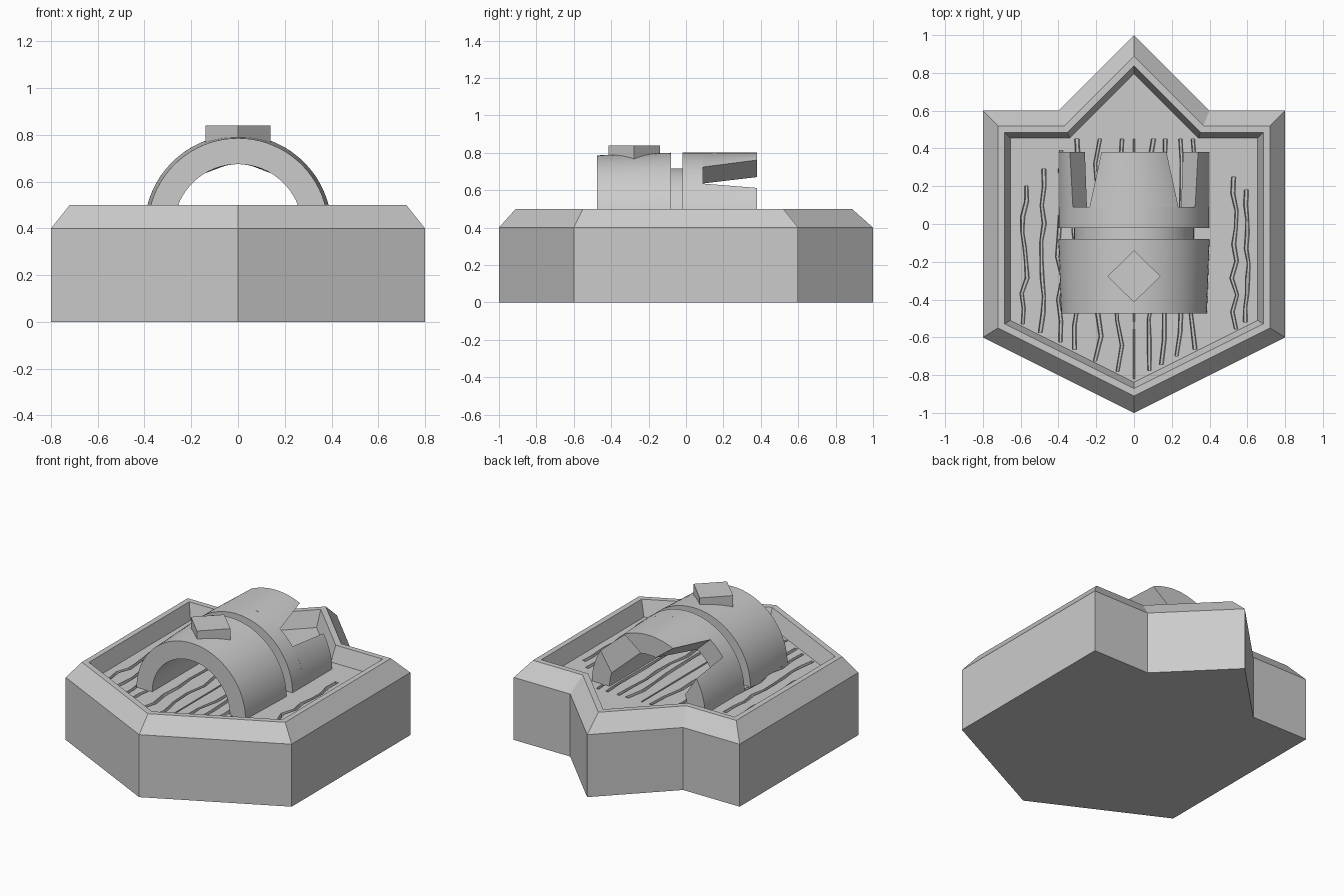
import bpy, bmesh, math, random
from mathutils import Vector

random.seed(4)
cube = bpy.data.objects.get("Cube")
if cube:
    bpy.data.objects.remove(cube, do_unlink=True)

# One grey stone colour for everything
grey = bpy.data.materials.new("plain_grey")
grey.use_nodes = True
grey.diffuse_color = (0.6, 0.6, 0.6, 1)
grey.node_tree.nodes["Principled BSDF"].inputs["Base Color"].default_value = (0.6, 0.6, 0.6, 1)


def loft(bm, loops):
    """Bridge closed loops in order and cap both ends."""
    rings = [[bm.verts.new(p) for p in loop] for loop in loops]
    n = len(rings[0])
    for a, b in zip(rings, rings[1:]):
        for i in range(n):
            j = (i + 1) % n
            bm.faces.new((a[i], a[j], b[j], b[i]))
    bm.faces.new(rings[0])
    bm.faces.new(rings[-1])


def finish(bm, name, smooth=False):
    bmesh.ops.recalc_face_normals(bm, faces=bm.faces)
    mesh = bpy.data.meshes.new(name)
    bm.to_mesh(mesh)
    bm.free()
    mesh.materials.append(grey)
    obj = bpy.data.objects.new(name, mesh)
    bpy.context.collection.objects.link(obj)
    bpy.ops.object.select_all(action='DESELECT')
    obj.select_set(True)
    bpy.context.view_layer.objects.active = obj
    if smooth:
        bpy.ops.object.shade_smooth_by_angle(angle=math.radians(30))
    return obj


def inset(points, d):
    """Mitred inward offset of a counter-clockwise outline."""
    result = []
    for i, p in enumerate(points):
        a = (p - points[i - 1]).normalized()
        b = (points[(i + 1) % len(points)] - p).normalized()
        na, nb = Vector((-a.y, a.x)), Vector((-b.y, b.x))
        result.append(p + (na + nb) * d / (1 + na.dot(nb)))
    return result


# Shield tray: bevelled rim around a sunken floor
right_half = [(0, -1), (0.8, -0.6), (0.8, 0.6), (0.4, 0.6), (0, 1)]
left_half = [(-x, y) for x, y in reversed(right_half[1:-1])]
outline = [Vector(p) for p in right_half + left_half]
FLOOR = 0.4
steps = [(0, 0), (0, 0.4), (0.08, 0.5), (0.115, 0.5), (0.145, FLOOR)]
bm = bmesh.new()
loft(bm, [[(p.x, p.y, z) for p in inset(outline, d)] for d, z in steps])
tray = finish(bm, "shield_tray")

# Wood grain: wandering grooves cut into the floor
bm = bmesh.new()
grain = [-0.58, -0.49, -0.39, -0.31, -0.19, -0.08, 0, 0.09, 0.15, 0.24, 0.31, 0.53, 0.6]
for x in grain:
    front = -0.82 + abs(x) * 0.5
    back = min(0.45, 0.78 - abs(x))
    count = 9
    wide = 0.013 if x else 0.006
    loops = []
    for i in range(count + 1):
        y = front + (back - front) * i / count
        cx = x + (random.uniform(-0.017, 0.017) if x else 0)
        w = wide * random.uniform(0.75, 1.15)
        loops.append([(cx - w, y, FLOOR + 0.01), (cx + w, y, FLOOR + 0.01),
                      (cx + w * 0.5, y, FLOOR - 0.022), (cx - w * 0.5, y, FLOOR - 0.022)])
    loft(bm, loops)
cutter = finish(bm, "grain_cutter")
cutter.hide_render = True
cut = tray.modifiers.new("grain", 'BOOLEAN')
cut.operation = 'DIFFERENCE'
cut.solver = 'EXACT'
cut.use_self = True
cut.object = cutter
bpy.context.view_layer.objects.active = tray
bpy.ops.object.modifier_apply(modifier=cut.name)
bpy.data.objects.remove(cutter, do_unlink=True)


def arc_section(y, outer, inner, out_span, in_span, n=40):
    """Closed section of an arch wall; spans are in degrees from +x."""
    def arc(r, span):
        for i in range(n + 1):
            t = math.radians(span[0] + (span[1] - span[0]) * i / n)
            yield (r * math.cos(t), y, FLOOR + r * math.sin(t))
    return list(arc(outer, out_span)) + list(arc(inner, in_span))[::-1]


FULL = (-1, 181)
INNER = 0.275

# Front arch, slightly narrower at its mouth
bm = bmesh.new()
loft(bm, [arc_section(-0.475, 0.386, INNER, FULL, FULL),
          arc_section(-0.08, 0.4, INNER, FULL, FULL)])
finish(bm, "front_arch", True)

# Thin collar joining the two arches
bm = bmesh.new()
loft(bm, [arc_section(y, 0.317, INNER, FULL, FULL) for y in (-0.08, -0.02)])
finish(bm, "collar", True)

# Rear arch: a solid band ending in three prongs
bm = bmesh.new()
ROOT, TIP = 0.09, 0.38
loft(bm, [arc_section(y, 0.4, INNER, FULL, FULL) for y in (-0.02, ROOT)])
loft(bm, [arc_section(ROOT, 0.4, INNER, (54, 126), (59, 121)),
          arc_section(TIP, 0.4, INNER, (64.5, 115.5), (79, 101))])
for side in (1, -1):
    prong = [arc_section(ROOT, 0.4, INNER, (-1, 36), (-1, 25)),
             arc_section(TIP, 0.4, INNER, (-1, 32), (-1, 19))]
    loft(bm, [[(side * x, y, z) for x, y, z in loop] for loop in prong])
finish(bm, "rear_arch", True)

# Diamond stud on top of the front arch
bm = bmesh.new()
diamond = [(0, -0.415), (0.14, -0.277), (0, -0.139), (-0.14, -0.277)]
loft(bm, [[(x, y, z) for x, y in diamond] for z in (0.72, 0.84)])
finish(bm, "diamond_stud")
